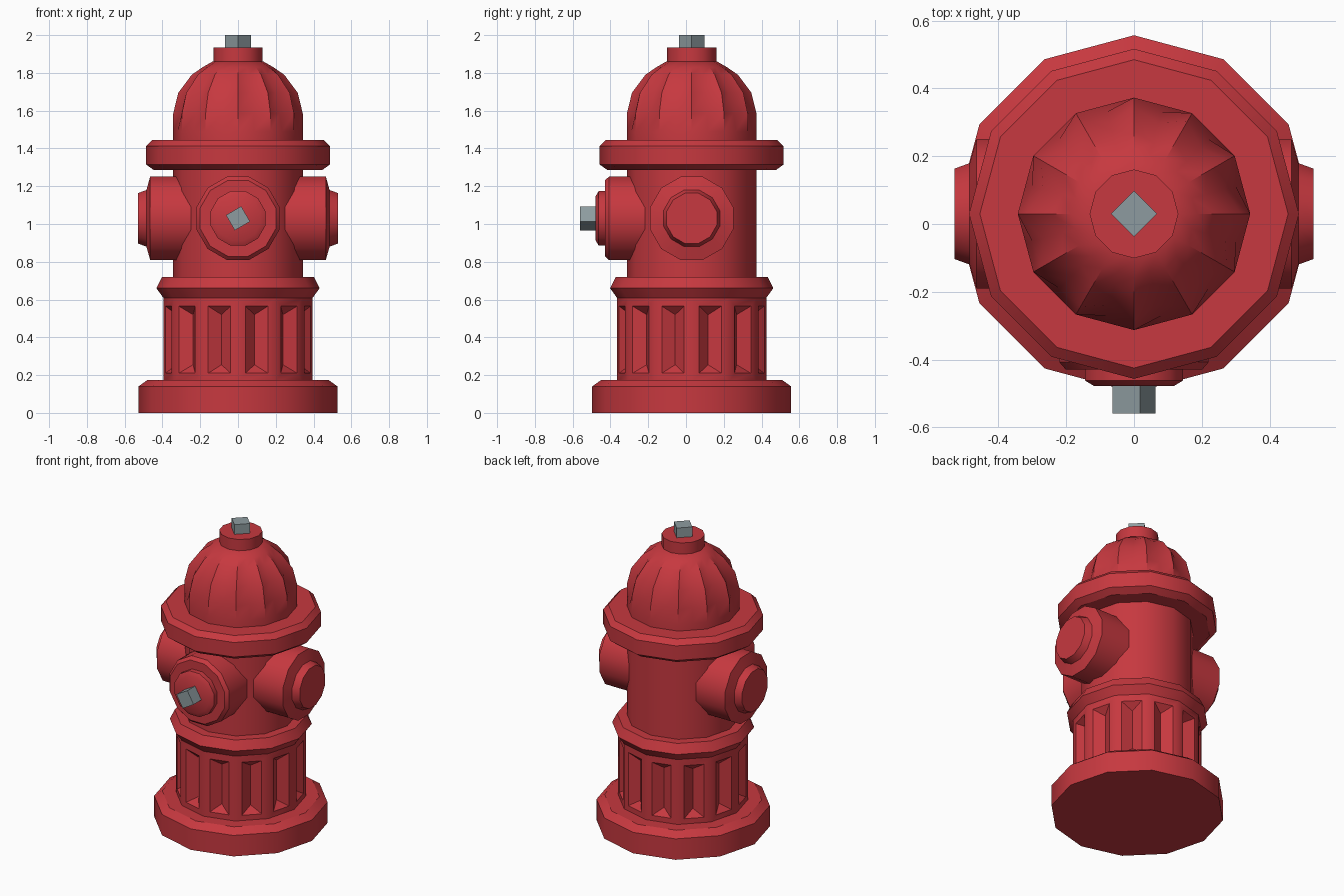
import bpy, bmesh, math
from mathutils import Matrix, Vector

if "Cube" in bpy.data.objects:
    bpy.data.objects.remove(bpy.data.objects["Cube"])

CY = 0.03          # the hydrant axis sits slightly behind the origin
SIDES = 12


def material(name, rgb):
    m = bpy.data.materials.new(name)
    m.diffuse_color = (*rgb, 1)
    m.use_nodes = True
    m.node_tree.nodes["Principled BSDF"].inputs["Base Color"].default_value = m.diffuse_color
    return m


RED = material("hydrant_red", (0.57, 0.04, 0.05))
STEEL = material("bolt_grey", (0.27, 0.33, 0.35))


def finish(name, bm, mat, place, smooth=True):
    bmesh.ops.remove_doubles(bm, verts=bm.verts, dist=0.0005)
    bmesh.ops.recalc_face_normals(bm, faces=bm.faces)
    me = bpy.data.meshes.new(name)
    bm.to_mesh(me)
    bm.free()
    me.transform(place)
    me.materials.append(mat)
    ob = bpy.data.objects.new(name, me)
    bpy.context.collection.objects.link(ob)
    if smooth:
        bpy.ops.object.select_all(action='DESELECT')
        bpy.context.view_layer.objects.active = ob
        ob.select_set(True)
        bpy.ops.object.shade_smooth_by_angle(angle=math.radians(35))
    return ob


UPRIGHT = Matrix.Translation((0, CY, 0))


def lathe(name, profile, mat=RED, place=UPRIGHT, sides=SIDES, start=0, smooth=True):
    """Closed faceted solid from (height, radius) pairs."""
    bm = bmesh.new()
    rings = []
    for z, r in profile:
        rings.append([bm.verts.new((r * math.cos(a), r * math.sin(a), z))
                      for a in (math.radians(start) + math.tau * i / sides for i in range(sides))])
    for lo, hi in zip(rings, rings[1:]):
        for i in range(sides):
            j = (i + 1) % sides
            bm.faces.new((lo[i], lo[j], hi[j], hi[i]))
    bm.faces.new(rings[0])
    bm.faces.new(rings[-1])
    return finish(name, bm, mat, place, smooth)


# base plate, collar, body, flange, top neck
lathe("base_plate", [(0, .527), (.14, .527), (.175, .478)])
lathe("collar", [(.595, .385), (.66, .432), (.72, .402)])
lathe("body", [(.70, .343), (1.30, .343)])
lathe("flange", [(1.285, .445), (1.315, .487), (1.412, .487), (1.444, .455)])
lathe("top_neck", [(1.80, .131), (1.935, .131)])


# fluted barrel: each side has one V groove with sloped ends
def fluted_barrel(r, z0, z1, g0, g1, depth, slope):
    bm = bmesh.new()
    for i in range(SIDES):
        a, b = (Vector((r * math.cos(t), r * math.sin(t), 0))
                for t in (math.tau * i / SIDES, math.tau * (i + 1) / SIDES))
        inward = -(a + b).normalized() * depth

        def pt(f, z, inset=0):
            return bm.verts.new(a.lerp(b, f) + inward * inset + Vector((0, 0, z)))
        A, B, C, D = pt(0, z0), pt(1, z0), pt(1, z1), pt(0, z1)
        e, f, g, h = pt(.2, g0), pt(.8, g0), pt(.8, g1), pt(.2, g1)
        p, q = pt(.5, g0 + slope, 1), pt(.5, g1 - slope, 1)
        for face in ((A, B, f, e), (B, C, g, f), (C, D, h, g), (D, A, e, h),
                     (e, f, p), (f, g, q, p), (g, h, q), (h, e, p, q)):
            bm.faces.new(face)
    return finish("fluted_barrel", bm, RED, UPRIGHT)


fluted_barrel(.395, .16, .61, .21, .565, .045, .045)


# dome with tapered grooves down the middle of each side
def fluted_dome(rows):
    bm = bmesh.new()
    n = SIDES * 2
    rings = []
    for z, r, depth in rows:
        ring = []
        for i in range(n):
            a = math.tau * i / n
            rad = r if i % 2 == 0 else r * math.cos(math.pi / SIDES) - depth
            ring.append(bm.verts.new((rad * math.cos(a), rad * math.sin(a), z)))
        rings.append(ring)
    for lo, hi in zip(rings, rings[1:]):
        for i in range(n):
            j = (i + 1) % n
            bm.faces.new((lo[i], lo[j], hi[j], hi[i]))
    bm.faces.new(rings[0])
    bm.faces.new(rings[-1])
    return finish("fluted_dome", bm, RED, UPRIGHT)


fluted_dome([(1.43, .343, 0), (1.49, .343, 0), (1.585, .343, .02), (1.695, .316, .027),
             (1.79, .245, .02), (1.83, .187, .004), (1.86, .135, 0)])

# side outlets, mirrored left and right
for side, sign in (("right", 1), ("left", -1)):
    place = Matrix.Translation((0, CY, 1.03)) @ Matrix.Rotation(sign * math.pi / 2, 4, 'Y')
    lathe(side + "_outlet", [(.2, .228), (.465, .228), (.485, .155), (.53, .138)],
          place=place, start=15)

# front outlet with stepped cap
front = Matrix.Translation((0, CY, 1.03)) @ Matrix.Rotation(math.pi / 2, 4, 'X')
lathe("front_outlet", [(.2, .228), (.438, .228), (.46, .208)], place=front, start=15)
lathe("front_cap", [(.44, .15), (.492, .15), (.508, .122)], place=front, start=15)

# square bolts
lathe("top_bolt", [(1.92, .068), (2.0, .068)], STEEL, sides=4, smooth=False)
lathe("front_bolt", [(.49, .066), (.59, .066)], STEEL, front, 4, 75, False)
